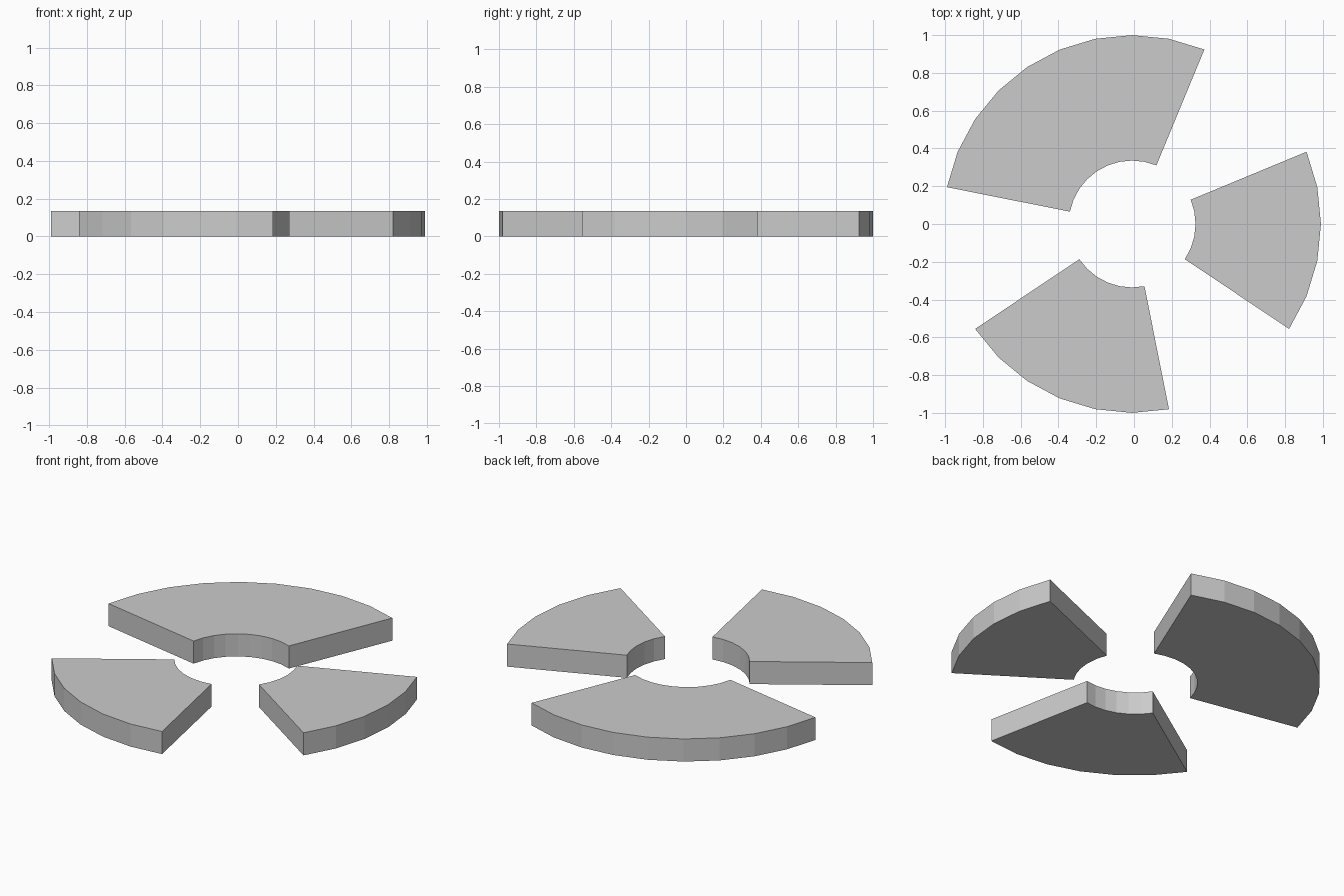
import bpy, bmesh, math

if "Cube" in bpy.data.objects:
    bpy.data.objects.remove(bpy.data.objects["Cube"])

SIDES = 32            # sides of the full circle
OUTER, INNER = 1.0, 0.336
HEIGHT = 0.135
CENTRE_X = -0.01


def ring_segment(name, first, last):
    """Extruded ring sector between two steps of the 32-sided circle."""
    def arc(radius, steps):
        return [(CENTRE_X + radius * math.cos(math.tau * i / SIDES),
                 radius * math.sin(math.tau * i / SIDES), 0) for i in steps]

    outline = arc(OUTER, range(first, last + 1)) + arc(INNER, range(last, first - 1, -1))
    bm = bmesh.new()
    base = bm.faces.new([bm.verts.new(p) for p in outline])
    top = bmesh.ops.extrude_face_region(bm, geom=[base], use_keep_orig=True)
    bmesh.ops.translate(bm, vec=(0, 0, HEIGHT),
                        verts=[v for v in top["geom"] if isinstance(v, bmesh.types.BMVert)])
    bmesh.ops.recalc_face_normals(bm, faces=bm.faces)
    mesh = bpy.data.meshes.new(name)
    bm.to_mesh(mesh)
    bm.free()
    bpy.context.collection.objects.link(bpy.data.objects.new(name, mesh))


# Three flat ring segments separated by gaps
ring_segment("back_segment", 6, 15)
ring_segment("front_left_segment", 19, 25)
ring_segment("right_segment", -3, 2)
